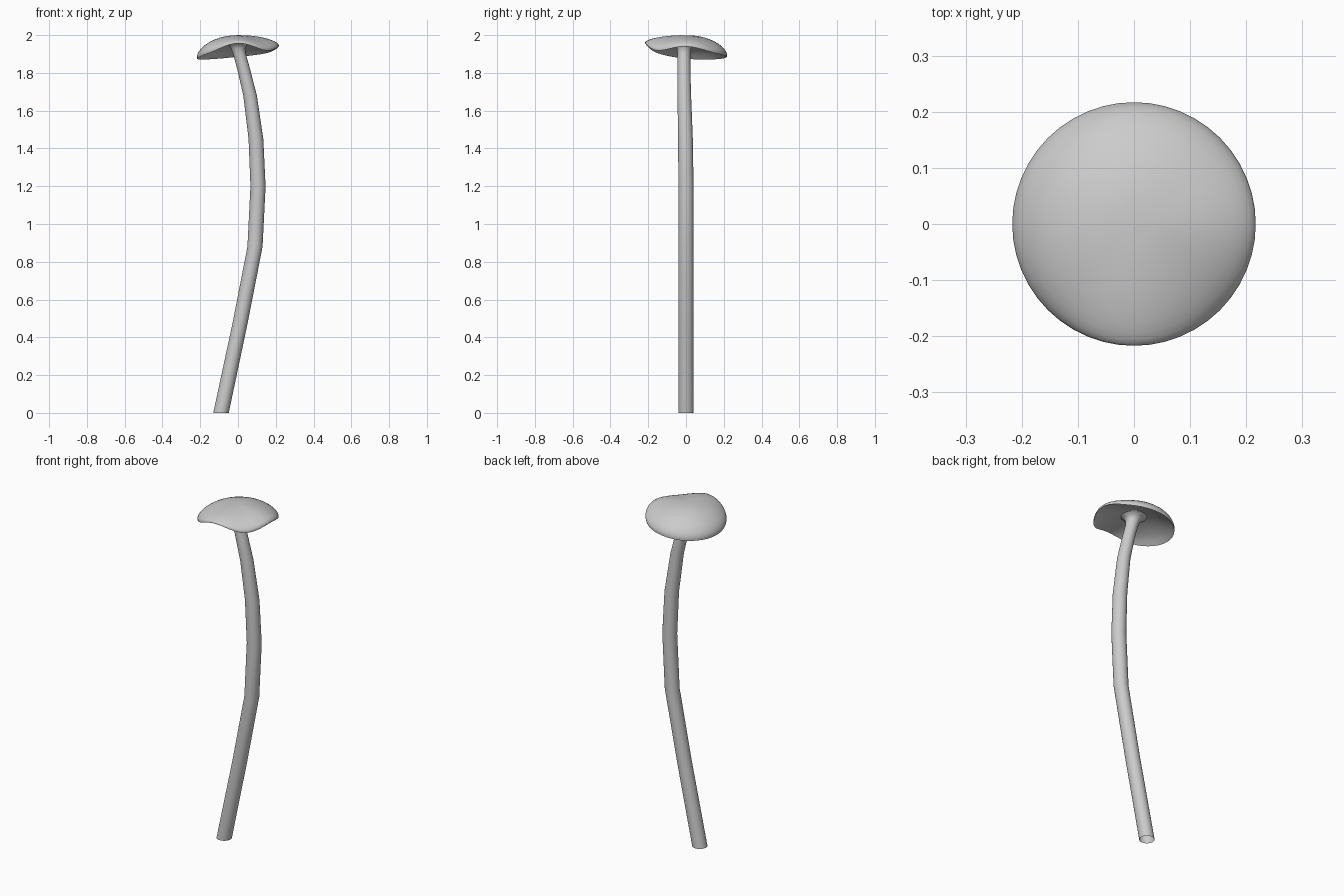
import bpy
import bmesh
import math

cube = bpy.data.objects.get("Cube")
if cube:
    bpy.data.objects.remove(cube, do_unlink=True)

grey = bpy.data.materials.new("plain grey")
grey.use_nodes = True
colour = (0.6, 0.6, 0.6, 1.0)
grey.diffuse_color = colour
grey.node_tree.nodes["Principled BSDF"].inputs["Base Color"].default_value = colour


def loft(name, rings, close_start=False, close_end=False):
    """Skin a list of equal rings of points, with optional fan tips."""
    bm = bmesh.new()
    loops = [[bm.verts.new(p) for p in ring] for ring in rings]
    n = len(loops[0])
    for a, b in zip(loops, loops[1:]):
        for i in range(n):
            j = (i + 1) % n
            bm.faces.new((a[i], a[j], b[j], b[i]))
    if close_start:
        bm.faces.new(loops[0][::-1])
    if close_end:
        bm.faces.new(loops[-1])
    bmesh.ops.recalc_face_normals(bm, faces=bm.faces)
    mesh = bpy.data.meshes.new(name)
    bm.to_mesh(mesh)
    bm.free()
    mesh.materials.append(grey)
    obj = bpy.data.objects.new(name, mesh)
    bpy.context.collection.objects.link(obj)
    bpy.ops.object.select_all(action="DESELECT")
    obj.select_set(True)
    bpy.context.view_layer.objects.active = obj
    bpy.ops.object.shade_smooth_by_angle(angle=math.radians(60))
    return obj


def circle(x, y, z, r, n):
    return [(x + r * math.cos(math.tau * i / n),
             y + r * math.sin(math.tau * i / n), z) for i in range(n)]


# Bent stem: x, y, z, radius; flares out where it meets the cap
stem_path = [
    (-0.09, 0, 0, 0.041), (0.01, 0, 0.47, 0.04), (0.09, 0, 0.88, 0.04),
    (0.106, 0, 1.2, 0.04), (0.095, -0.003, 1.45, 0.039),
    (0.064, -0.009, 1.68, 0.036), (0.03, -0.011, 1.82, 0.034),
    (0.008, -0.011, 1.9, 0.034), (0, -0.01, 1.93, 0.038),
    (-0.003, -0.008, 1.95, 0.05), (-0.004, -0.006, 1.96, 0.07),
]
loft("stem", [circle(*p, 24) for p in stem_path])

# Wavy cap rim: height at every eighth of a turn, starting at +x
RIM = [1.94, 1.905, 1.885, 1.872, 1.875, 1.905, 1.957, 1.918]
RADIUS = 0.217
SIDES = 48
TOP = 2.0
UNDER = 1.968


def rim_height(angle):
    """Smooth closed curve through the rim heights."""
    u = angle / math.tau * len(RIM)
    k, t = int(u), u % 1
    a, b, c, d = (RIM[(k + o) % len(RIM)] for o in (-1, 0, 1, 2))
    return b + t / 2 * (c - a + t * (2 * a - 5 * b + 4 * c - d
                                     + t * (3 * (b - c) + d - a)))


def cap_ring(radius, lift, peak):
    ring = []
    for i in range(SIDES):
        angle = math.tau * i / SIDES
        rim = rim_height(angle)
        ring.append((radius * math.cos(angle), radius * math.sin(angle),
                     rim + (peak - rim) * lift))
    return ring


# Domed upper skin, rolled edge, then the hollow underside
cap_rings = []
for step in range(1, 11):
    s = math.sin(math.pi / 2 * step / 10)
    cap_rings.append(cap_ring(RADIUS * s, (1 - s * s) ** 0.6 * 0.9 + 0.1, TOP))
cap_rings.append(cap_ring(RADIUS * 0.995, 0, TOP))
for step in range(1, 10):
    s = 0.97 - 0.1 * step + 0.02
    cap_rings.append(cap_ring(RADIUS * s, (1 - s * s) ** 0.8, UNDER))
loft("cap", cap_rings, close_start=True, close_end=True)
